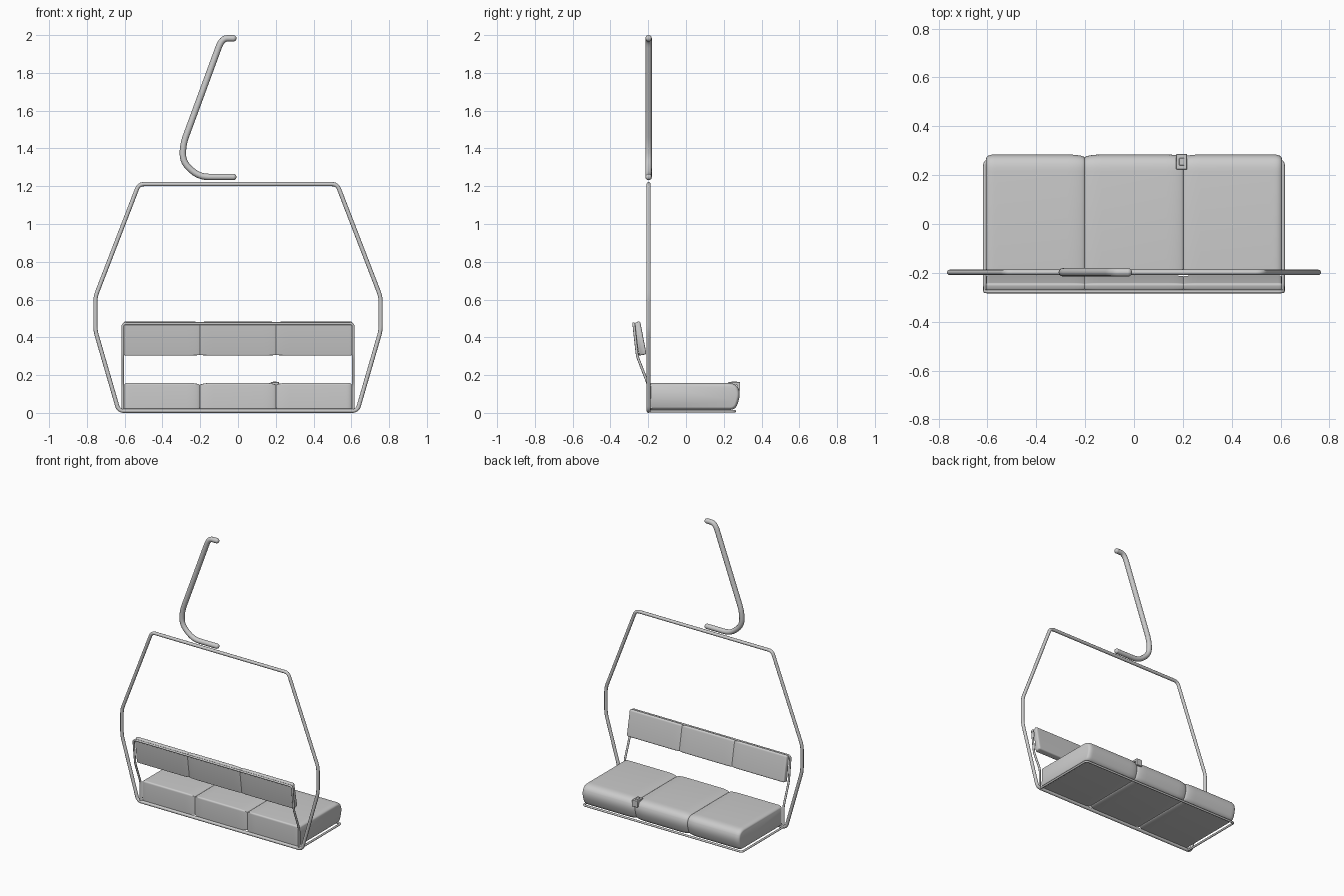
import bpy, bmesh, math
from mathutils import Vector

if "Cube" in bpy.data.objects:
    bpy.data.objects.remove(bpy.data.objects["Cube"])

grey = bpy.data.materials.new("light grey")
grey.diffuse_color = (0.6, 0.6, 0.6, 1)
grey.use_nodes = True
grey.node_tree.nodes["Principled BSDF"].inputs["Base Color"].default_value = grey.diffuse_color


def fillet(points, radii, closed, steps=6):
    """Round the corners of a path."""
    pts = [Vector(p) for p in points]
    n = len(pts)
    if not isinstance(radii, (list, tuple)):
        radii = [radii] * n
    out = []
    for i, p in enumerate(pts):
        if not closed and i in (0, n - 1):
            out.append(p)
            continue
        a, b = pts[i - 1] - p, pts[(i + 1) % n] - p
        s = p + a.normalized() * min(radii[i], a.length * 0.48)
        e = p + b.normalized() * min(radii[i], b.length * 0.48)
        for k in range(steps + 1):
            t = k / steps
            out.append(s * (1 - t) ** 2 + p * 2 * t * (1 - t) + e * t * t)
    return out


def finish(ob, angle=40):
    ob.data.materials.clear()
    ob.data.materials.append(grey)
    bpy.ops.object.select_all(action='DESELECT')
    ob.select_set(True)
    bpy.context.view_layer.objects.active = ob
    bpy.ops.object.shade_smooth_by_angle(angle=math.radians(angle))


def tube(name, points, radius, corner, closed=False):
    path = fillet(points, corner, closed)
    cu = bpy.data.curves.new(name, 'CURVE')
    cu.dimensions = '3D'
    cu.bevel_depth = radius
    cu.bevel_resolution = 4
    cu.use_fill_caps = True
    sp = cu.splines.new('POLY')
    sp.points.add(len(path) - 1)
    for q, p in zip(sp.points, path):
        q.co = (*p, 1)
    sp.use_cyclic_u = closed
    ob = bpy.data.objects.new(name, cu)
    bpy.context.collection.objects.link(ob)
    bpy.ops.object.select_all(action='DESELECT')
    ob.select_set(True)
    bpy.context.view_layer.objects.active = ob
    bpy.ops.object.convert(target='MESH')
    finish(bpy.context.object)


def cushion(name, profile, radii, half, crease, end):
    """Sweep a y-z profile along x, pinched at two seams and rounded at the ends."""
    prof = fillet([(y, z, 0) for y, z in profile], radii, True)
    n = len(prof)
    normals = []
    for i in range(n):
        t = prof[(i + 1) % n] - prof[i - 1]
        normals.append(Vector((-t.y, t.x, 0)).normalized())
    seam = half / 3
    near = [0, .002, .005, .01, .016, .024, .035, .05, .07]
    xs = {0.0}
    for d in near:
        xs |= {half - d, -half + d}
        for s in (-seam, seam):
            xs |= {s - d, s + d}
    bm = bmesh.new()
    rings = []
    for x in sorted(xs):
        inset = 0
        for dist, (depth, width) in ((abs(abs(x) - seam), crease), (half - abs(x), end)):
            u = max(0.0, 1 - dist / width)
            inset = max(inset, depth * (1 - math.sqrt(max(0, 1 - u * u))))
        rings.append([bm.verts.new((x, p.x - m.x * inset, p.y - m.y * inset))
                      for p, m in zip(prof, normals)])
    for a, b in zip(rings, rings[1:]):
        for i in range(n):
            bm.faces.new((a[i], a[(i + 1) % n], b[(i + 1) % n], b[i]))
    bm.faces.new(rings[0])
    bm.faces.new(rings[-1])
    bmesh.ops.recalc_face_normals(bm, faces=bm.faces)
    me = bpy.data.meshes.new(name)
    bm.to_mesh(me)
    bm.free()
    ob = bpy.data.objects.new(name, me)
    bpy.context.collection.objects.link(ob)
    finish(ob)


def box(name, centre, size, bevel):
    bpy.ops.mesh.primitive_cube_add(size=1, location=centre)
    ob = bpy.context.object
    ob.name = name
    ob.scale = size
    bpy.ops.object.transform_apply(location=False, rotation=False, scale=True)
    mod = ob.modifiers.new("bevel", 'BEVEL')
    mod.width = bevel
    mod.segments = 2
    finish(ob)


Y = -0.198

# Hanger arm with rounded ends
tube("hanger_arm", [(-0.025, Y, 1.983), (-0.085, Y, 1.983), (-0.292, Y, 1.42),
                    (-0.292, Y, 1.325), (-0.205, Y, 1.249), (-0.025, Y, 1.249)], 0.017, 0.05)
for i, z in enumerate((1.983, 1.249)):
    bpy.ops.mesh.primitive_uv_sphere_add(segments=20, ring_count=10, radius=0.017,
                                         location=(-0.025, Y, z))
    bpy.context.object.name = f"hanger_end_{i + 1}"
    finish(bpy.context.object)

# Outer hexagonal frame, closed under the seat
half_frame = [(0.525, Y, 1.211), (0.755, Y, 0.615), (0.755, Y, 0.435), (0.632, Y, 0.011)]
tube("outer_frame", half_frame + [(-x, y, z) for x, y, z in reversed(half_frame)],
     0.011, 0.028, True)

# Thin frame running under the seat and up round the backrest
half_loop = [(0.611, 0.258, 0.009), (0.611, -0.2, 0.009), (0.611, -0.2, 0.15),
             (0.611, -0.258, 0.30), (0.611, -0.277, 0.473)]
tube("seat_frame", half_loop + [(-x, y, z) for x, y, z in reversed(half_loop)],
     0.007, 0.02, True)

# Seat and backrest cushions
cushion("seat", [(-0.196, 0.016), (-0.196, 0.159), (0.265, 0.159), (0.291, 0.10), (0.262, 0.016)],
        [0.008, 0.012, 0.05, 0.045, 0.03], 0.606, (0.013, 0.07), (0.016, 0.03))
cushion("backrest", [(-0.250, 0.303), (-0.274, 0.476), (-0.243, 0.487), (-0.209, 0.310)],
        [0.006, 0.012, 0.014, 0.012], 0.606, (0.004, 0.06), (0.006, 0.012))

# Small clip over the open edge of the seat
box("clip_top", (0.195, 0.255, 0.155), (0.044, 0.064, 0.016), 0.003)
box("clip_lip", (0.195, 0.278, 0.139), (0.044, 0.018, 0.044), 0.003)
box("clip_button", (0.195, 0.255, 0.164), (0.02, 0.03, 0.006), 0.002)
